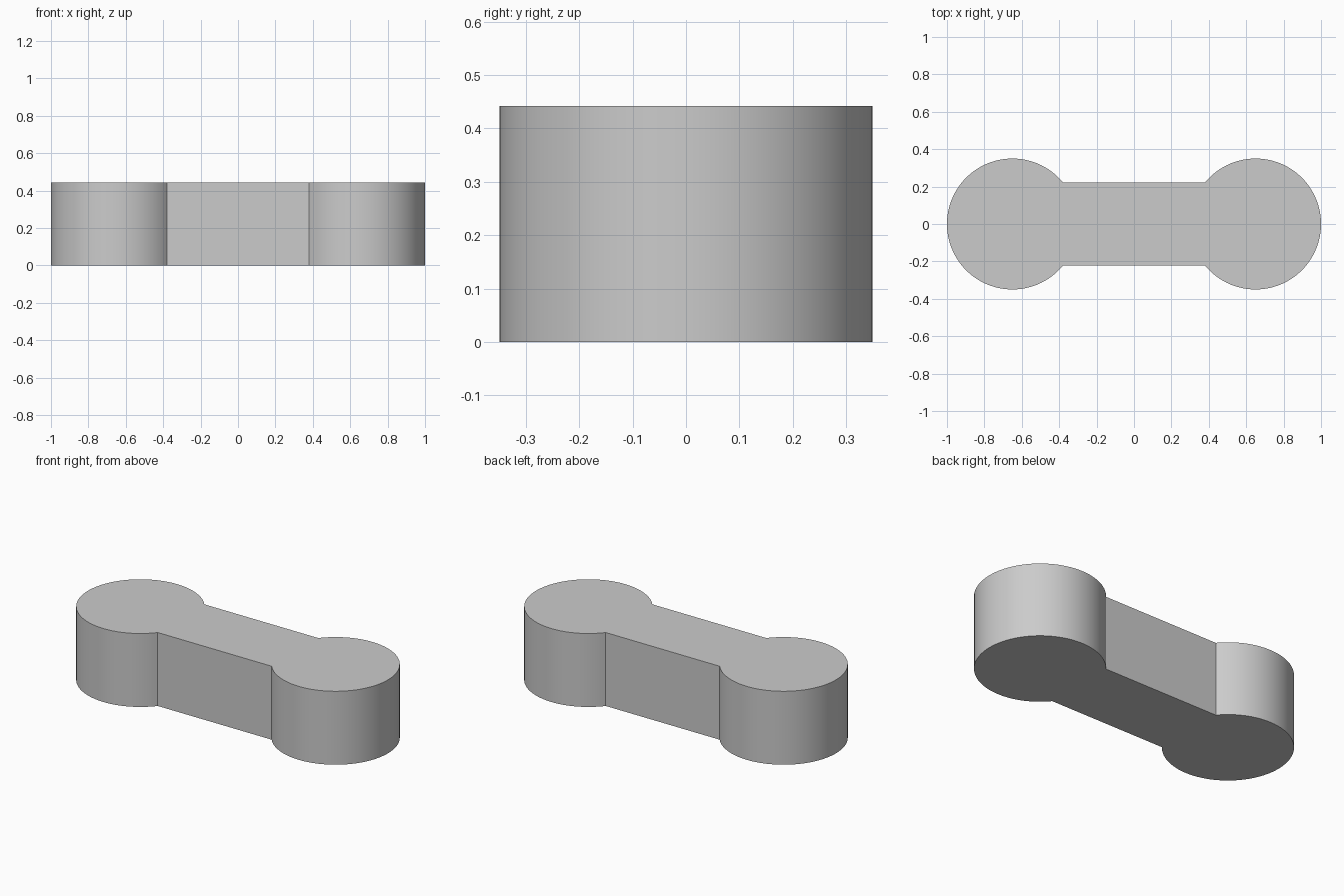
import bpy, bmesh, math

RADIUS, CENTRE, HALF_WIDTH, HEIGHT = 0.35, 0.65, 0.222, 0.442
STEPS = 80

cube = bpy.data.objects.get("Cube")
if cube:
    bpy.data.objects.remove(cube, do_unlink=True)

# Plain grey material
grey = bpy.data.materials.new("plain grey")
grey.use_nodes = True
colour = (0.6, 0.6, 0.6, 1)
grey.diffuse_color = colour
grey.node_tree.nodes["Principled BSDF"].inputs["Base Color"].default_value = colour


def end_arc(side):
    """Round end, running counter-clockwise between the two bar corners."""
    reach = math.pi - math.asin(HALF_WIDTH / RADIUS)
    for i in range(STEPS + 1):
        a = reach * (2 * i / STEPS - 1)
        yield (side * (CENTRE + RADIUS * math.cos(a)), side * RADIUS * math.sin(a), 0)


# One outline: two round ends joined by the straight bar, extruded upwards
bm = bmesh.new()
outline = [bm.verts.new(p) for side in (1, -1) for p in end_arc(side)]
base = bm.faces.new(outline)
top = bmesh.ops.extrude_face_region(bm, geom=[base], use_keep_orig=True)["geom"]
bmesh.ops.translate(bm, vec=(0, 0, HEIGHT),
                    verts=[g for g in top if isinstance(g, bmesh.types.BMVert)])
bmesh.ops.recalc_face_normals(bm, faces=bm.faces)
mesh = bpy.data.meshes.new("connecting_link")
bm.to_mesh(mesh)
bm.free()
mesh.materials.append(grey)

link = bpy.data.objects.new("connecting_link", mesh)
bpy.context.collection.objects.link(link)
bpy.context.view_layer.objects.active = link
link.select_set(True)
bpy.ops.object.shade_smooth_by_angle(angle=math.radians(30))
